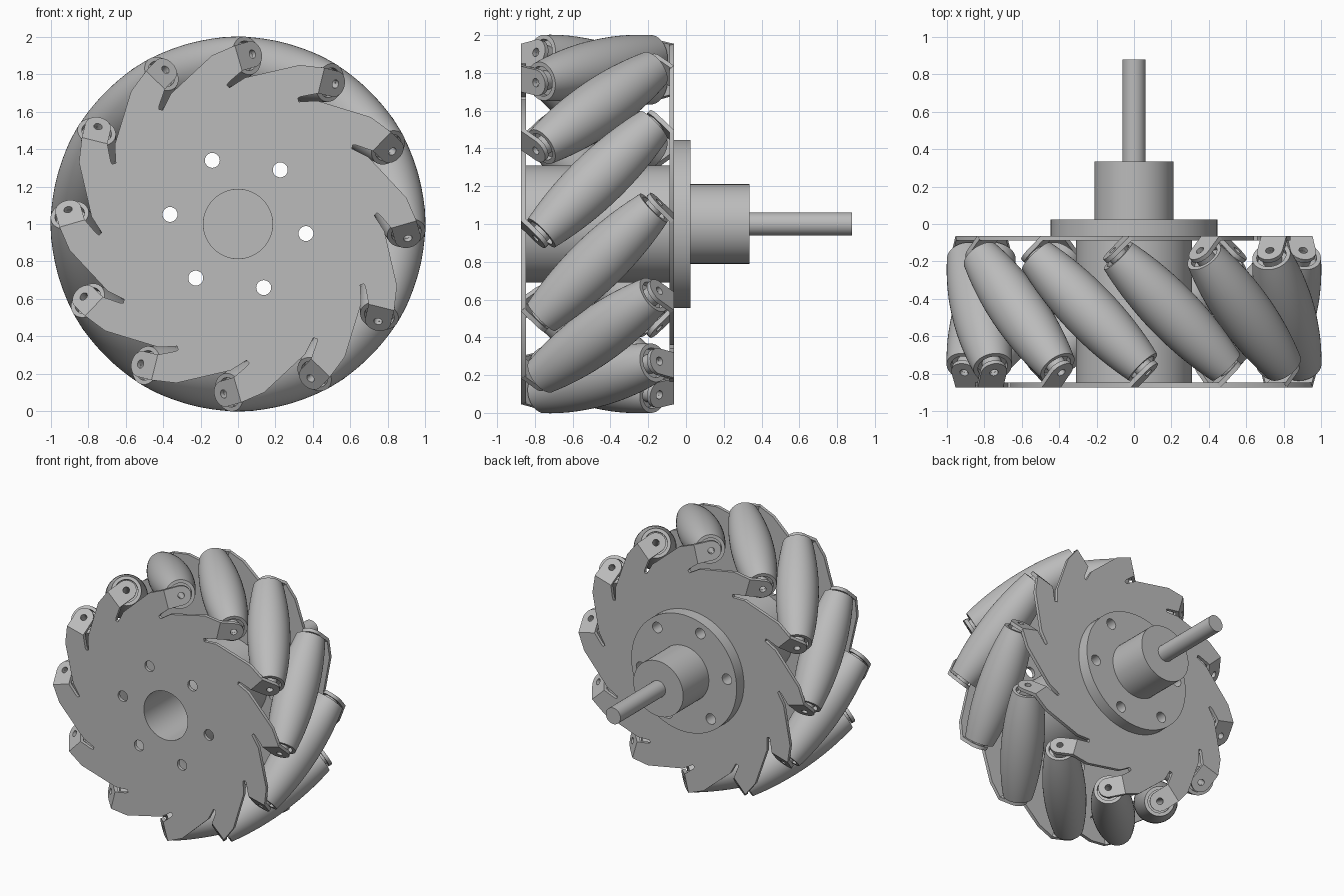
import bpy, bmesh
from math import sin, cos, pi, sqrt, radians
from mathutils import Matrix, Vector

if "Cube" in bpy.data.objects:
    bpy.data.objects.remove(bpy.data.objects["Cube"])

GREY = (0.5, 0.5, 0.5, 1)
metal = bpy.data.materials.new("plain_grey")
metal.use_nodes = True
metal.diffuse_color = GREY
metal.node_tree.nodes["Principled BSDF"].inputs["Base Color"].default_value = GREY

COUNT = 12
START = radians(76.2)          # direction of the first roller
STEP = 2 * pi / COUNT
MID = Vector((0, -0.468, 1))   # wheel centre
HALF = 0.405                   # half width over the plates
THICK = 0.025
AXLE = 0.851                   # roller axis distance from wheel axis
FOLD = 0.25                    # tangential position of the tab fold


def add(name, mesh, matrix):
    obj = bpy.data.objects.new(name, mesh)
    bpy.context.collection.objects.link(obj)
    obj.matrix_world = matrix
    return obj


def finish(mesh):
    """Clean the mesh, give it its material and smooth its round faces."""
    bm = bmesh.new()
    bm.from_mesh(mesh)
    bmesh.ops.remove_doubles(bm, verts=bm.verts, dist=1e-5)
    bmesh.ops.recalc_face_normals(bm, faces=bm.faces)
    bm.to_mesh(mesh)
    bm.free()
    mesh.materials.clear()
    mesh.materials.append(metal)
    tmp = add("tmp", mesh, Matrix())
    bpy.ops.object.select_all(action='DESELECT')
    tmp.select_set(True)
    bpy.context.view_layer.objects.active = tmp
    bpy.ops.object.shade_smooth_by_angle(angle=radians(30))
    bpy.data.objects.remove(tmp)
    return mesh


def circle(r, x=0, y=0, n=24):
    return [(x + r * cos(2 * pi * i / n), y + r * sin(2 * pi * i / n)) for i in range(n)]


def sheet(name, loops, thickness):
    """Flat sheet: first loop is the outline, the others are holes."""
    cu = bpy.data.curves.new(name, 'CURVE')
    cu.dimensions = '2D'
    cu.fill_mode = 'BOTH'
    cu.extrude = thickness / 2
    for loop in loops:
        sp = cu.splines.new('POLY')
        sp.points.add(len(loop) - 1)
        for p, (x, y) in zip(sp.points, loop):
            p.co = (x, y, 0, 1)
        sp.use_cyclic_u = True
    tmp = add("tmp_curve", cu, Matrix())
    deps = bpy.context.evaluated_depsgraph_get()
    mesh = bpy.data.meshes.new_from_object(tmp.evaluated_get(deps))
    bpy.data.objects.remove(tmp)
    mesh.name = name
    return finish(mesh)


def lathe(name, profile, closed=False, steps=48):
    """Turn (radius, height) points around local z."""
    bm = bmesh.new()
    vs = [bm.verts.new((r, 0, h)) for r, h in profile]
    es = [bm.edges.new(pair) for pair in zip(vs, vs[1:])]
    if closed:
        es.append(bm.edges.new((vs[-1], vs[0])))
    bmesh.ops.spin(bm, geom=vs + es, axis=(0, 0, 1), cent=(0, 0, 0),
                   angle=2 * pi, steps=steps, use_merge=True)
    mesh = bpy.data.meshes.new(name)
    bm.to_mesh(mesh)
    bm.free()
    return finish(mesh)


def frame(x, y, z, origin):
    m = Matrix((x, y, z)).transposed().to_4x4()
    m.translation = origin
    return m


def axes(phi):
    """Tangent, radial and forward directions at an angle round the wheel."""
    return (Vector((sin(phi), 0, -cos(phi))), Vector((cos(phi), 0, sin(phi))),
            Vector((0, -1, 0)))


def flat(y):
    """Placement of a sheet or turned part whose local z points forward."""
    return frame(*axes(pi / 2), Vector((0, y, 1)))


# Side plates with slotted teeth; the back one is the front one turned over
TOOTH = [(0.117, 0.904), (FOLD, 0.921), (FOLD, 0.781), (0.165, 0.742),
         (0.15, 0.73), (0.16, 0.712), (0.254, 0.741)]
bolt_holes = [circle(0.04, 0.367 * cos(a), 0.367 * sin(a))
              for a in (radians(-8) + k * pi / 3 for k in range(6))]
for name, side in (("front_plate", 1), ("back_plate", -1)):
    outline = []
    for k in range(COUNT):
        T, U, _ = axes(START - side * k * STEP)
        for t, u in TOOTH:
            p = T * t * side + U * u
            outline.append((p.x, p.z))
    plate = sheet(name, [outline, circle(0.185, n=48)] + bolt_holes, THICK)
    add(name, plate, flat(MID.y - side * (HALF - THICK / 2)))

# Bent tab: straight strip with a round end and an axle hole
reach = ((FOLD + HALF) / 2 - FOLD) * sqrt(2)
end = [(reach + 0.07 * cos(a), AXLE + 0.07 * sin(a))
       for a in (-pi / 2 + pi * i / 14 for i in range(15))]
tab = sheet("tab", [[(0, 0.781)] + end + [(0, 0.921)], circle(0.023, reach, AXLE, 16)], THICK)
tab_s = (FOLD + HALF) / sqrt(2) - THICK / 2
fold_v = (FOLD - HALF) / sqrt(2)

# Barrel roller with recessed ends, bushing and bore
LEN = 0.42
barrel = [(sqrt(1 - s * s / 2) - AXLE, s) for s in (LEN * i / 10 for i in range(-10, 11))]
top = [(0.08, LEN), (0.08, LEN - 0.035), (0.052, LEN - 0.035),
       (0.052, tab_s - THICK / 2), (0.022, tab_s - THICK / 2)]
bottom = [(r, -s) for r, s in reversed(top)]
roller = lathe("roller", bottom + barrel + top, closed=True)

for k in range(COUNT):
    T, U, F = axes(START - k * STEP)
    A = (T + F) / sqrt(2)      # roller axis
    V = (T - F) / sqrt(2)      # along the bent tab
    add(f"roller_{k + 1}", roller, frame(V, U, A, MID + U * AXLE))
    for name, s in (("front_tab", 1), ("back_tab", -1)):
        add(f"{name}_{k + 1}", tab,
            frame(V * s, U, A * s, MID + s * (A * tab_s + V * fold_v)))

# Hollow drum between the plates
w = HALF - THICK
add("hub_drum", lathe("hub_drum", [(0.31, -w), (0.31, w), (0.185, w), (0.185, -w)],
                      closed=True, steps=64), flat(MID.y))

# Mounting flange, collar and shaft at the back
flange = sheet("mounting_flange", [circle(0.446, n=64)] + bolt_holes, 0.088)
add("mounting_flange", flange, flat(-0.019))


def rod(name, r, y0, y1):
    add(name, lathe(name, [(0, -y1), (r, -y1), (r, -y0), (0, -y0)]), flat(0))


rod("collar", 0.211, 0.024, 0.335)
rod("shaft", 0.062, -0.066, 0.88)
